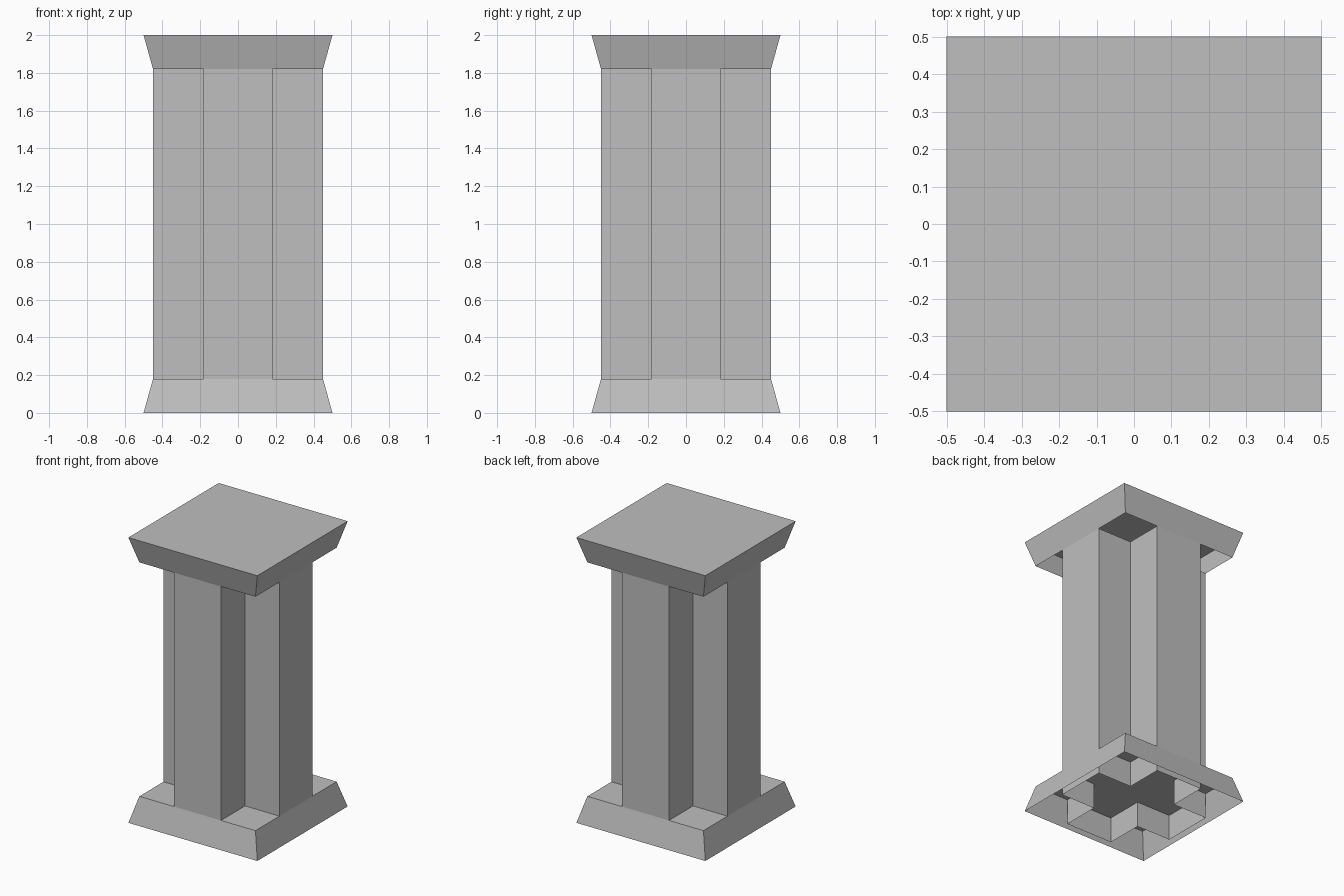
import bpy
import bmesh

cube = bpy.data.objects.get("Cube")
if cube:
    bpy.data.objects.remove(cube, do_unlink=True)

stone = bpy.data.materials.new("grey_stone")
stone.use_nodes = True
GREY = (0.52, 0.52, 0.52, 1)
stone.diffuse_color = GREY
stone.node_tree.nodes["Principled BSDF"].inputs["Base Color"].default_value = GREY

WIDE, SHAFT, ARM = 0.5, 0.45, 0.183
FOOT, NECK, TOP = 0.18, 1.82, 2.0


def square(r):
    return [(-r, -r), (r, -r), (r, r), (-r, r)]


def shell(name, low, z0, high, z1, closed_top):
    """Thin walls between two outlines, open below."""
    bm = bmesh.new()
    a = [bm.verts.new((x, y, z0)) for x, y in low]
    b = [bm.verts.new((x, y, z1)) for x, y in high]
    n = len(a)
    for i in range(n):
        j = (i + 1) % n
        bm.faces.new((a[i], a[j], b[j], b[i]))
    if closed_top:
        bm.faces.new(b)
    mesh = bpy.data.meshes.new(name)
    bm.to_mesh(mesh)
    bm.free()
    mesh.materials.append(stone)
    obj = bpy.data.objects.new(name, mesh)
    bpy.context.collection.objects.link(obj)
    return obj


# Cross outline: one corner notch turned through four quarter turns
cross = []
notch = [(SHAFT, -ARM), (SHAFT, ARM), (ARM, ARM)]
for _ in range(4):
    cross += notch
    notch = [(-y, x) for x, y in notch]

# Flared base and cap, hollow underneath
shell("base", square(WIDE), 0, square(SHAFT), FOOT, True)
shell("cap", square(SHAFT), NECK, square(WIDE), TOP, True)

# Cross-shaped hollow shaft running down through the base
shell("shaft", cross, 0, cross, NECK, False)
